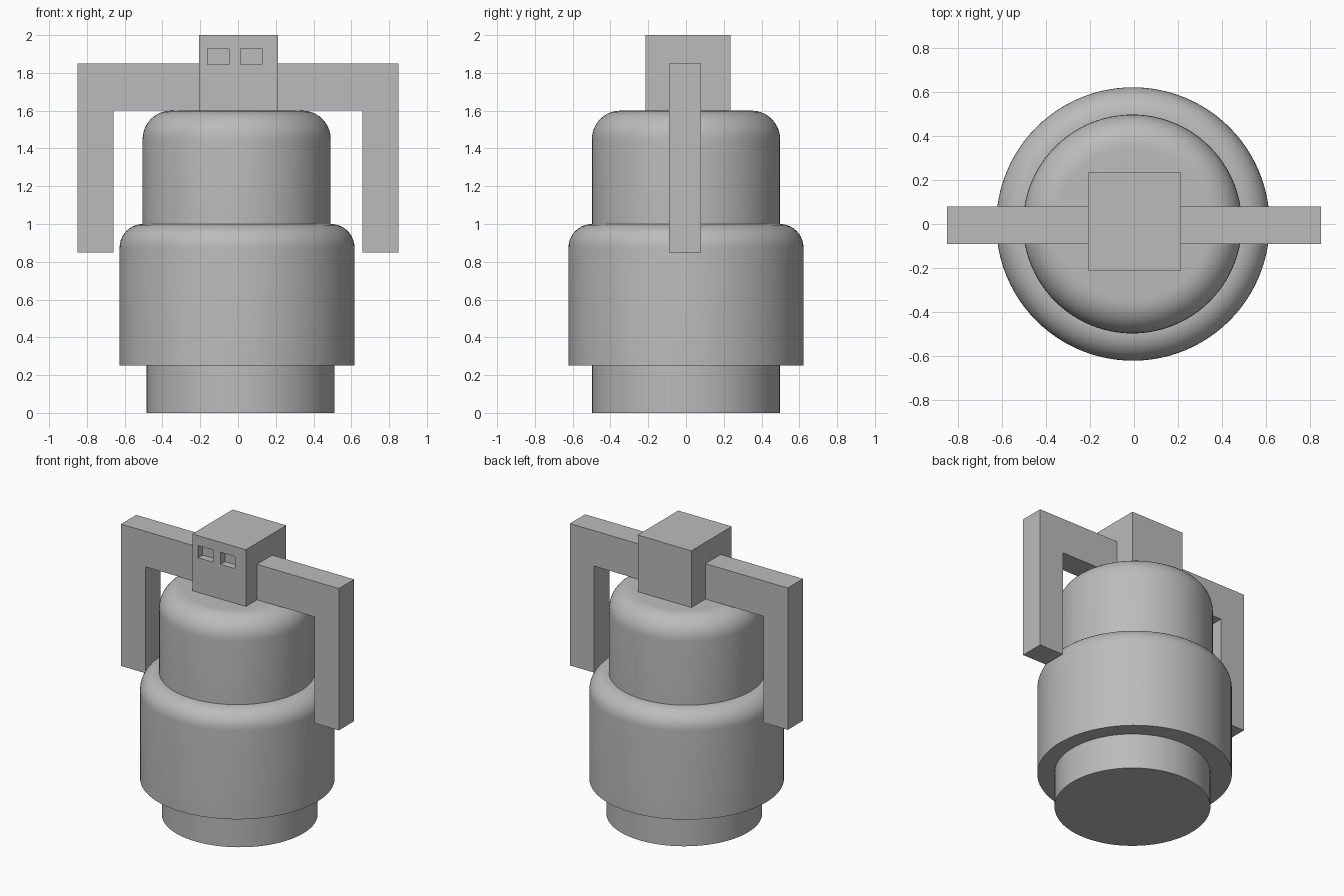
import bpy
import bmesh
import math
from mathutils import Matrix

if "Cube" in bpy.data.objects:
    bpy.data.objects.remove(bpy.data.objects["Cube"], do_unlink=True)

# Single plain grey material
GREY = (0.5, 0.5, 0.5, 1.0)
grey = bpy.data.materials.new("plain grey")
grey.use_nodes = True
grey.diffuse_color = GREY
grey.node_tree.nodes["Principled BSDF"].inputs["Base Color"].default_value = GREY


def make_object(name, bm):
    bmesh.ops.recalc_face_normals(bm, faces=bm.faces[:])
    mesh = bpy.data.meshes.new(name)
    bm.to_mesh(mesh)
    bm.free()
    mesh.materials.append(grey)
    obj = bpy.data.objects.new(name, mesh)
    bpy.context.collection.objects.link(obj)
    return obj


def activate(obj):
    bpy.ops.object.select_all(action='DESELECT')
    obj.select_set(True)
    bpy.context.view_layer.objects.active = obj


def drum(name, x, radius, bottom, top, rounding=0.0):
    """Upright cylinder with an optional rounded top rim."""
    bm = bmesh.new()
    place = Matrix.Translation((x, 0, (bottom + top) / 2))
    bmesh.ops.create_cone(bm, cap_ends=True, segments=96, radius1=radius,
                          radius2=radius, depth=top - bottom, matrix=place)
    if rounding:
        rim = [e for e in bm.edges if all(v.co.z > top - 0.001 for v in e.verts)]
        bmesh.ops.bevel(bm, geom=rim, offset=rounding, segments=10,
                        profile=0.5, affect='EDGES')
    obj = make_object(name, bm)
    activate(obj)
    bpy.ops.object.shade_smooth_by_angle(angle=math.radians(35))
    return obj


def box(name, low, high):
    centre = [(a + b) / 2 for a, b in zip(low, high)]
    size = [b - a for a, b in zip(low, high)]
    bm = bmesh.new()
    bmesh.ops.create_cube(bm, size=1, matrix=Matrix.Translation(centre)
                          @ Matrix.Diagonal((*size, 1)))
    return make_object(name, bm)


def arm(name, side):
    """L-shaped arm: out from the head, then straight down."""
    outline = [(0.2, 1.6), (0.66, 1.6), (0.66, 0.85),
               (0.85, 0.85), (0.85, 1.85), (0.2, 1.85)]
    bm = bmesh.new()
    face = bm.faces.new([bm.verts.new((side * x, -0.09, z)) for x, z in outline])
    new = bmesh.ops.extrude_face_region(bm, geom=[face])["geom"]
    bmesh.ops.translate(bm, vec=(0, 0.17, 0),
                        verts=[v for v in new if isinstance(v, bmesh.types.BMVert)])
    return make_object(name, bm)


# Stacked round body
drum("base", 0.013, 0.498, 0, 0.25)
drum("lower_body", -0.005, 0.622, 0.25, 1.0, 0.125)
drum("upper_body", -0.007, 0.498, 1.0, 1.6, 0.15)

# Arms
arm("left_arm", 1)
arm("right_arm", -1)

# Head with two recessed eye sockets
head = box("head", (-0.207, -0.214, 1.6), (0.211, 0.236, 2.0))
for left_edge in (-0.161, 0.013):
    cutter = box("eye_cutter", (left_edge, -0.3, 1.844), (left_edge + 0.114, -0.164, 1.93))
    cutter.hide_render = True
    cut = head.modifiers.new("eye_socket", 'BOOLEAN')
    cut.operation = 'DIFFERENCE'
    cut.solver = 'EXACT'
    cut.object = cutter
    activate(head)
    bpy.ops.object.modifier_apply(modifier=cut.name)
    bpy.data.objects.remove(cutter, do_unlink=True)
